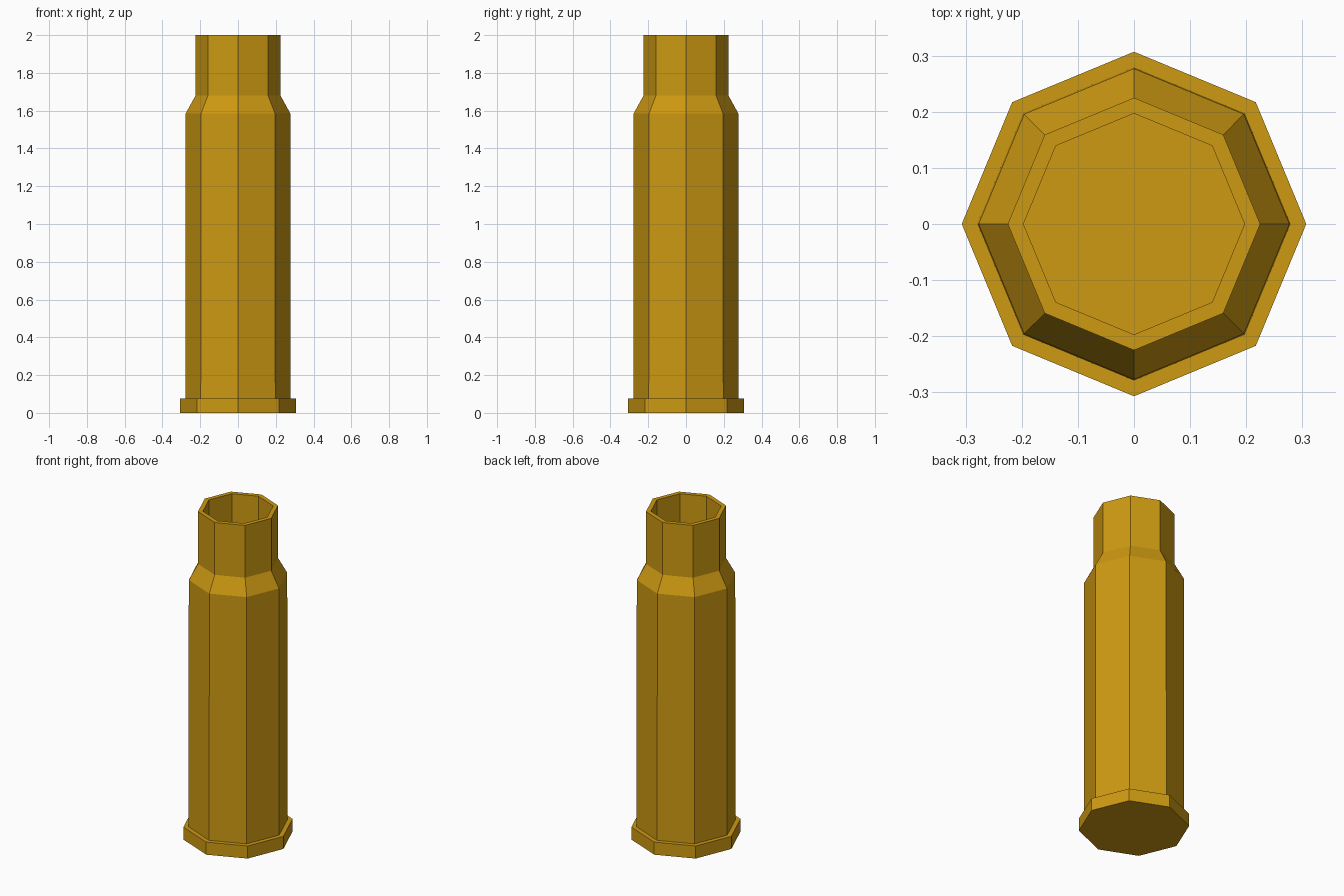
import bpy, bmesh, math

if "Cube" in bpy.data.objects:
    bpy.data.objects.remove(bpy.data.objects["Cube"])

brass = bpy.data.materials.new("brass")
brass.diffuse_color = (0.61, 0.32, 0.006, 1)
brass.use_nodes = True
brass.node_tree.nodes["Principled BSDF"].inputs["Base Color"].default_value = brass.diffuse_color

SIDES = 8

def lathe(name, profile, mat):
    """Spin (radius, z) points into a faceted solid, capping both ends."""
    bm = bmesh.new()
    rings = []
    for r, z in profile:
        rings.append([bm.verts.new((r * math.cos(2 * math.pi * i / SIDES),
                                    r * math.sin(2 * math.pi * i / SIDES), z))
                      for i in range(SIDES)])
    for a, b in zip(rings, rings[1:]):
        for i in range(SIDES):
            j = (i + 1) % SIDES
            bm.faces.new((a[i], a[j], b[j], b[i]))
    bm.faces.new(rings[0][::-1])
    bm.faces.new(rings[-1])
    bmesh.ops.recalc_face_normals(bm, faces=bm.faces)
    me = bpy.data.meshes.new(name)
    bm.to_mesh(me)
    bm.free()
    me.materials.append(mat)
    ob = bpy.data.objects.new(name, me)
    bpy.context.collection.objects.link(ob)
    return ob

# Hollow casing: base rim, body, shoulder, neck, then the bore back down
lathe("casing", [
    (0.307, 0.0), (0.307, 0.077),      # base rim
    (0.279, 0.077), (0.277, 1.585),    # body
    (0.225, 1.68), (0.225, 2.0),       # shoulder and neck
    (0.197, 2.0), (0.197, 0.1),        # mouth and bore
], brass)
